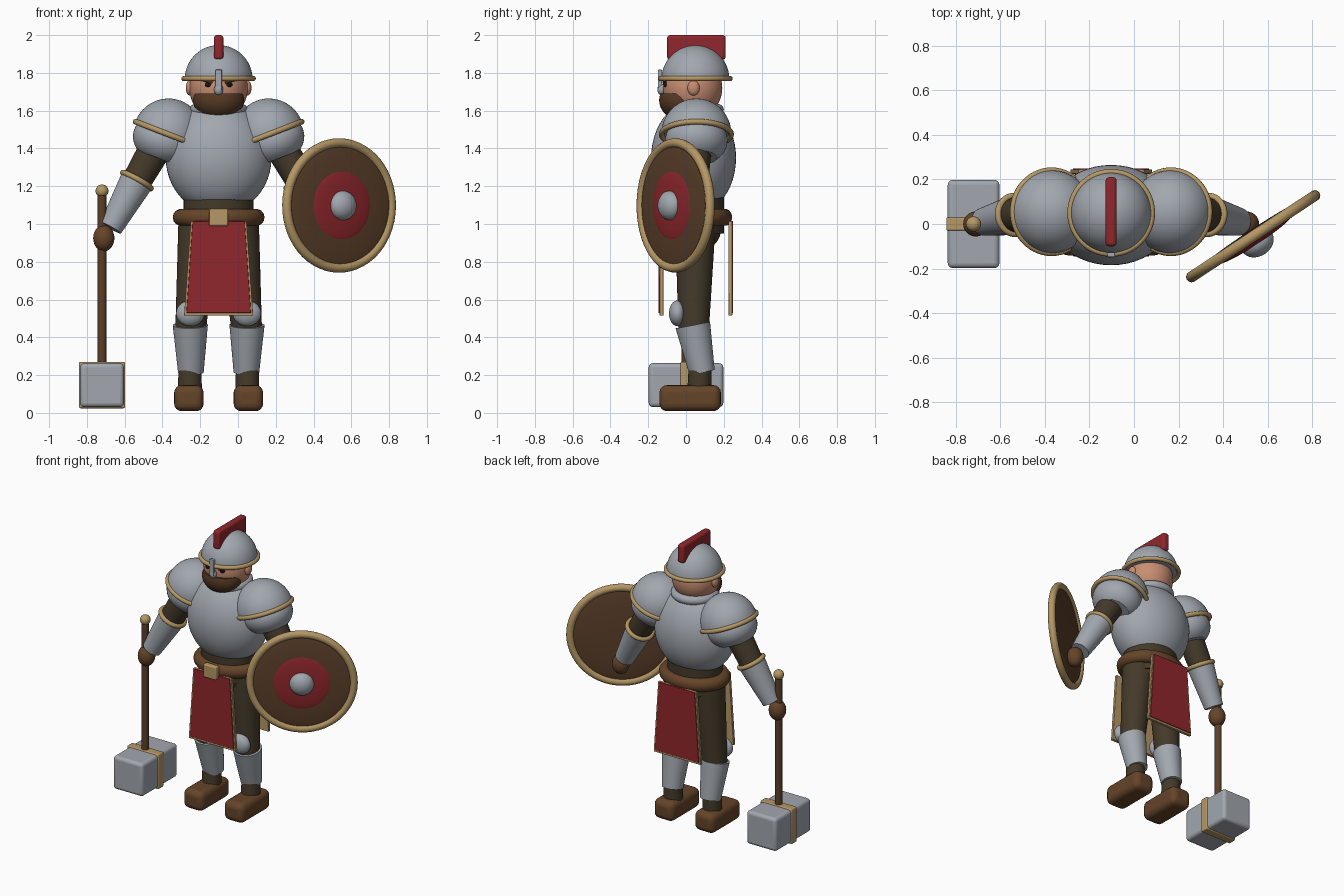
import bpy, bmesh, math
from mathutils import Vector

old = bpy.data.objects.get("Cube")
if old:
    bpy.data.objects.remove(old, do_unlink=True)

CX, CY = -0.1025, 0.045   # body axis
UP = Vector((0, 0, 1))


def material(name, *rgb):
    m = bpy.data.materials.new(name)
    m.use_nodes = True
    m.diffuse_color = (*rgb, 1)
    m.node_tree.nodes["Principled BSDF"].inputs["Base Color"].default_value = (*rgb, 1)
    return m


steel = material("steel", .36, .39, .43)
cloth = material("dark cloth", .058, .042, .023)
leather = material("brown leather", .13, .058, .022)
wood = material("wood", .105, .05, .023)
hair = material("beard brown", .09, .04, .016)
red = material("red", .28, .02, .025)
brass = material("brass", .46, .31, .13)
skin = material("skin", .58, .27, .17)
black = material("eye black", .012, .008, .006)


def finish(name, mat, axis=UP):
    """Name, colour, orient and smooth the active object."""
    o = bpy.context.object
    o.name = name
    o.data.materials.append(mat)
    o.rotation_mode = 'QUATERNION'
    o.rotation_quaternion = UP.rotation_difference(Vector(axis))
    bpy.ops.object.shade_smooth_by_angle()
    return o


def ball(name, mat, loc, radii, axis=UP, cut=None, keep_top=True):
    """Ellipsoid, optionally cut flat at a fraction of its height."""
    bpy.ops.mesh.primitive_uv_sphere_add(segments=48, ring_count=24, location=loc)
    me = bpy.context.object.data
    bm = bmesh.new()
    bm.from_mesh(me)
    if cut is not None:
        r = bmesh.ops.bisect_plane(bm, geom=bm.verts[:] + bm.edges[:] + bm.faces[:],
                                   plane_co=(0, 0, cut), plane_no=UP,
                                   clear_inner=keep_top, clear_outer=not keep_top)
        edges = [e for e in r["geom_cut"] if isinstance(e, bmesh.types.BMEdge)]
        bmesh.ops.edgeloop_fill(bm, edges=edges)
        bmesh.ops.recalc_face_normals(bm, faces=bm.faces)
    bmesh.ops.scale(bm, vec=radii, verts=bm.verts)
    bm.to_mesh(me)
    bm.free()
    return finish(name, mat, axis)


def limb(name, mat, a, b, ra, rb):
    """Tapered cylinder from a to b."""
    a, b = Vector(a), Vector(b)
    bpy.ops.mesh.primitive_cone_add(vertices=40, radius1=ra, radius2=rb,
                                    depth=(b - a).length, location=(a + b) / 2)
    return finish(name, mat, b - a)


def ring(name, mat, loc, major, minor, axis=UP, scale=(1, 1, 1)):
    bpy.ops.mesh.primitive_torus_add(major_radius=major, minor_radius=minor, location=loc,
                                     major_segments=56, minor_segments=14)
    o = finish(name, mat, axis)
    o.scale = scale
    return o


def box(name, mat, loc, size, bevel=0.0, taper=1.0, axis=UP):
    """Box with rounded edges; taper narrows its top in x."""
    bpy.ops.mesh.primitive_cube_add(size=1, location=loc)
    o = bpy.context.object
    for v in o.data.vertices:
        k = taper if v.co.z > 0 else 1
        v.co = (v.co.x * size[0] * k, v.co.y * size[1], v.co.z * size[2])
    if bevel:
        m = o.modifiers.new("bevel", 'BEVEL')
        m.width, m.segments = bevel, 4
    return finish(name, mat, axis)


# Torso and waist
ball("breastplate", steel, (CX, .04, 1.35), (.28, .225, .3), cut=-.74)
ring("gorget", steel, (CX, CY, 1.605), .125, .03)
limb("waist", cloth, (CX, CY, .95), (CX, CY, 1.2), .185, .185).scale.y = .85
ball("hips", cloth, (CX, CY, .97), (.2, .14, .12))
ring("belt", leather, (CX, .05, 1.035), .198, .045, scale=(1, .8, 1))
box("buckle", brass, (CX, -.15, 1.035), (.1, .04, .092), .008)

# Tabard flaps, brass-edged red panels
for side, y in ((-1, -.13), (1, .235)):
    tag = "front" if side < 0 else "back"
    box(tag + "_flap_trim", brass, (CX, y, .765), (.366, .02, .5), .003, .81)
    box(tag + "_flap", red, (CX, y + side * .008, .772), (.342, .014, .486), .003, .81)

# Head
limb("neck", skin, (CX, CY, 1.5), (CX, CY, 1.65), .1, .1)
ball("head", skin, (CX, .035, 1.72), (.155, .157, .165))
ball("beard", hair, (CX, -.03, 1.655), (.135, .112, .105), cut=.34, keep_top=False)
ball("helmet", steel, (CX, .05, 1.765), (.18, .18, .182), cut=0)
ring("helmet_rim", brass, (CX, .05, 1.77), .183, .014)
box("nose_guard", steel, (CX, -.138, 1.76), (.034, .022, .115), .005)
ball("nose_guard_tip", steel, (CX, -.13, 1.712), (.024, .022, .03))
box("crest", red, (CX, .055, 1.935), (.05, .31, .13), .016)

# Paired parts
for s, tag in ((-1, "right"), (1, "left")):
    def at(off, y, z):
        return Vector((CX + s * off, y, z))

    ball(tag + "_eye", black, at(.055, -.106, 1.738), (.018, .014, .014))
    box(tag + "_brow", hair, at(.06, -.114, 1.756), (.055, .02, .014), .004,
        axis=(-s * .3, 0, 1))
    ball(tag + "_ear", skin, at(.152, .04, 1.72), (.022, .032, .04))

    # Shoulder armour
    tilt = Vector((-s * math.sin(.37), 0, math.cos(.37)))
    mid = at(.268, .055, 1.475)
    ball(tag + "_pauldron", steel, mid, (.186, .186, .19), tilt, cut=0)
    ring(tag + "_pauldron_rim", brass, mid, .184, .015, tilt)
    ball(tag + "_lower_pauldron", steel, mid - tilt * .035 + Vector((s * .012, 0, 0)),
         (.165, .165, .13), tilt, cut=-.75)

    # Arm
    elbow, wrist = at(.4325, .04, 1.23), at(.572, .01, .98)
    limb(tag + "_upper_arm", cloth, at(.29, .055, 1.48), elbow, .09, .078)
    limb(tag + "_vambrace", steel, elbow, wrist, .09, .063)
    ring(tag + "_vambrace_rim", brass, elbow, .085, .015, wrist - elbow)
    ball(tag + "_hand", leather, at(.608, 0, .925), (.056, .056, .07))

    # Leg
    limb(tag + "_thigh", cloth, at(.105, .05, 1.02), at(.15, .04, .42), .108, .08)
    ball(tag + "_knee", steel, at(.15, -.045, .527), (.075, .045, .068))
    limb(tag + "_greave", steel, at(.15, .036, .465), at(.147, .085, .215), .093, .068)
    limb(tag + "_ankle", cloth, at(.152, .07, .1), at(.152, .075, .26), .064, .06)
    box(tag + "_boot", leather, at(.1575, .022, .078), (.156, .325, .138), .04)

# Hammer
HX = -.72
limb("hammer_handle", wood, (HX, 0, .2), (HX, 0, 1.16), .023, .023)
ball("hammer_pommel", brass, (HX, 0, 1.175), (.034, .034, .034))
box("hammer_head", steel, (HX, 0, .147), (.232, .395, .232), .022)
box("hammer_band", brass, (HX, 0, .147), (.245, .06, .245), .008)

# Shield
face = Vector((.55, -.835, 0)).normalized()
hub = Vector((.535, -.055, 1.098))
ball("shield_board", wood, hub, (.335, .335, .03), face)
ring("shield_rim", brass, hub, .331, .025, face)
ball("shield_disc", red, hub + face * .018, (.19, .19, .022), face, cut=0)
ball("shield_boss", steel, hub + face * .035, (.078, .078, .06), face, cut=0)
